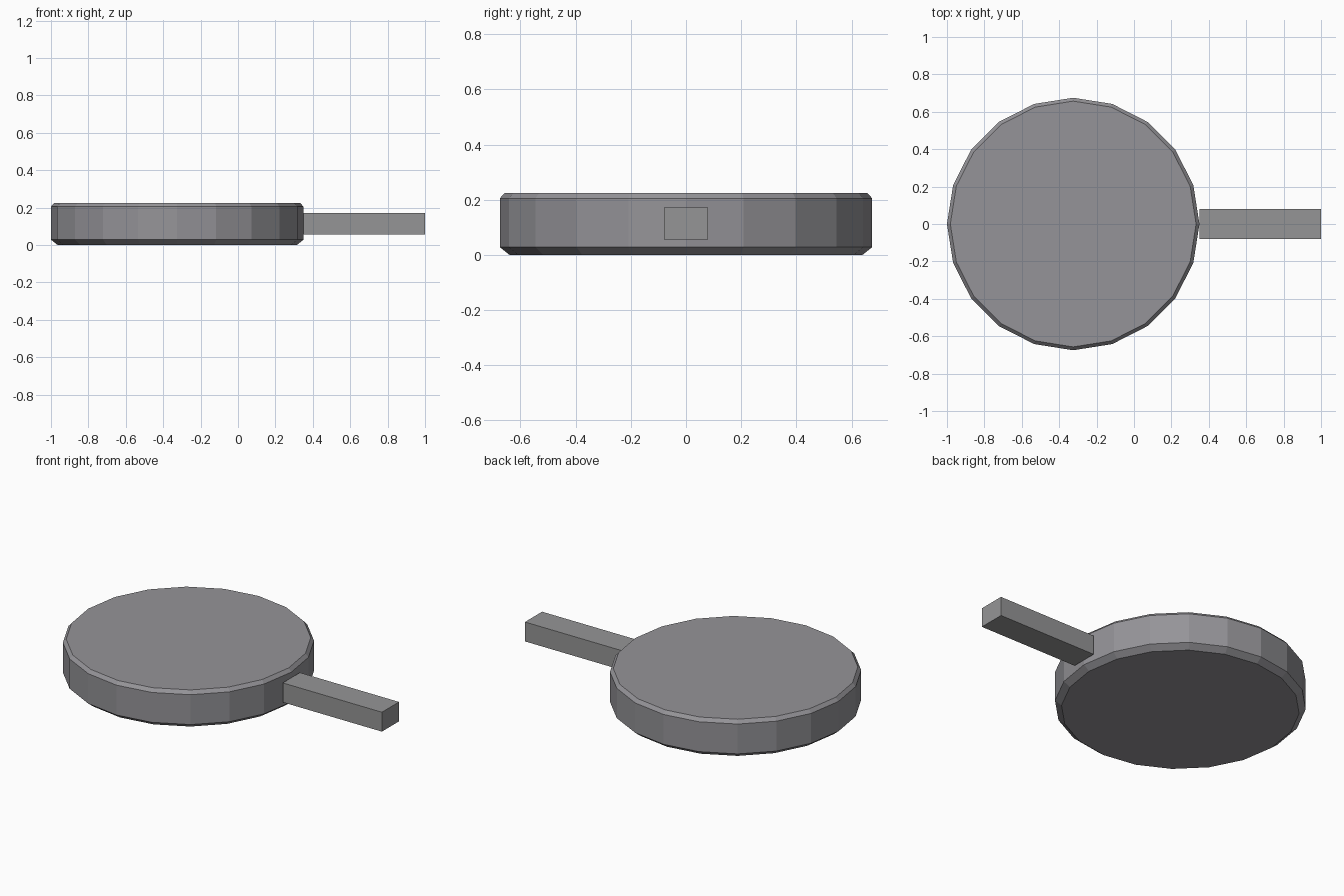
import bpy, bmesh, math

if "Cube" in bpy.data.objects:
    bpy.data.objects.remove(bpy.data.objects["Cube"])

def material(name, rgb):
    m = bpy.data.materials.new(name)
    m.diffuse_color = (*rgb, 1)
    m.use_nodes = True
    m.node_tree.nodes["Principled BSDF"].inputs["Base Color"].default_value = m.diffuse_color
    return m

def add_object(name, bm, mat):
    bmesh.ops.recalc_face_normals(bm, faces=bm.faces)
    me = bpy.data.meshes.new(name)
    bm.to_mesh(me)
    bm.free()
    me.materials.append(mat)
    ob = bpy.data.objects.new(name, me)
    bpy.context.collection.objects.link(ob)
    return ob

pan_grey = material("pan grey", (0.30, 0.295, 0.315))
handle_grey = material("handle grey", (0.30, 0.30, 0.305))

# Round body: 20-sided rings with chamfered rims
SIDES, CX = 20, -0.325
bm = bmesh.new()
rings = []
for r, z in [(0.64, 0), (0.675, 0.028), (0.675, 0.205), (0.657, 0.225)]:
    rings.append([bm.verts.new((CX + r * math.cos(2 * math.pi * i / SIDES),
                                r * math.sin(2 * math.pi * i / SIDES), z))
                  for i in range(SIDES)])
for a, b in zip(rings, rings[1:]):
    for i in range(SIDES):
        j = (i + 1) % SIDES
        bm.faces.new((a[i], a[j], b[j], b[i]))
bm.faces.new(rings[0][::-1])
bm.faces.new(rings[-1])
add_object("pan_body", bm, pan_grey)

# Straight square handle butting against the rim
bm = bmesh.new()
bmesh.ops.create_cube(bm, size=1)
bmesh.ops.scale(bm, vec=(0.65, 0.16, 0.115), verts=bm.verts)
bmesh.ops.translate(bm, vec=(0.675, 0, 0.114), verts=bm.verts)
add_object("handle", bm, handle_grey)
